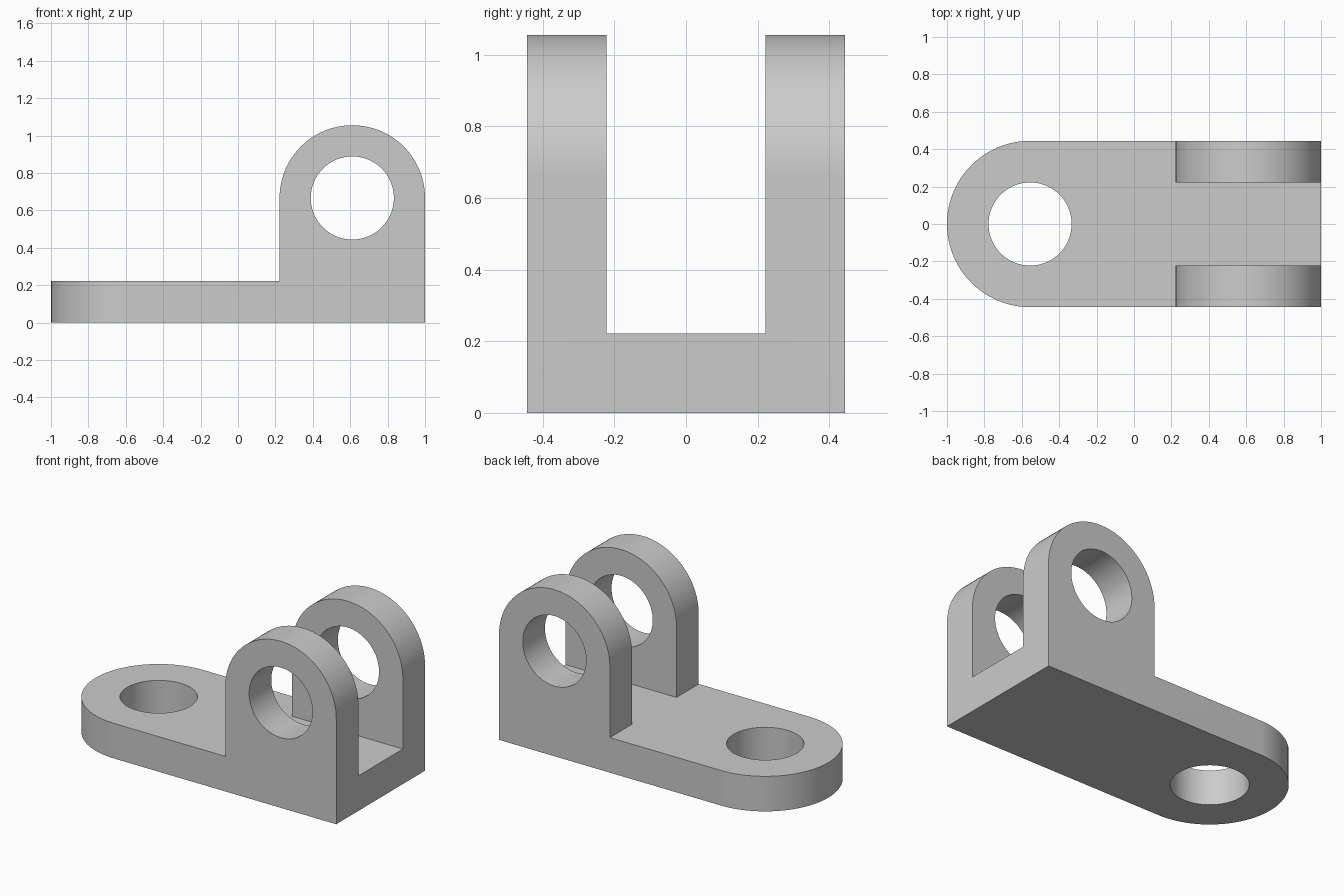
import bpy
import bmesh
from math import sin, cos, pi, radians
from mathutils import Vector

if "Cube" in bpy.data.objects:
    bpy.data.objects.remove(bpy.data.objects["Cube"], do_unlink=True)

U = 1 / 9            # design module: every size is a simple multiple of it
HALF_W = 4 * U       # half the bracket width
THICK = 2 * U        # thickness of plate and lugs
HOLE_R = 2 * U
LUG_R = 3.5 * U
PLATE_HOLE_X = -5 * U
LUG_X, LUG_Z = 5.5 * U, 6 * U
STEPS = 48

grey = bpy.data.materials.new("machined grey")
grey.use_nodes = True
colour = (0.6, 0.6, 0.6, 1)
grey.diffuse_color = colour
grey.node_tree.nodes["Principled BSDF"].inputs["Base Color"].default_value = colour


def arc(cx, cy, r, start, end, steps=STEPS):
    """Points along an arc, angles in radians."""
    angles = [start + (end - start) * i / steps for i in range(steps + 1)]
    return [(cx + r * cos(a), cy + r * sin(a)) for a in angles]


def extrude(name, outline, place, direction):
    """Solid made by sweeping a flat outline along a direction."""
    bm = bmesh.new()
    face = bm.faces.new([bm.verts.new(place(a, b)) for a, b in outline])
    swept = bmesh.ops.extrude_face_region(bm, geom=[face])["geom"]
    verts = [v for v in swept if isinstance(v, bmesh.types.BMVert)]
    bmesh.ops.translate(bm, verts=verts, vec=Vector(direction))
    bmesh.ops.recalc_face_normals(bm, faces=bm.faces)
    mesh = bpy.data.meshes.new(name)
    bm.to_mesh(mesh)
    bm.free()
    mesh.materials.append(grey)
    obj = bpy.data.objects.new(name, mesh)
    bpy.context.collection.objects.link(obj)
    return obj


def combine(target, tool, operation):
    """Apply a boolean, then discard the tool."""
    tool.hide_render = True
    mod = target.modifiers.new(tool.name, "BOOLEAN")
    mod.operation, mod.solver, mod.object = operation, "EXACT", tool
    bpy.context.view_layer.objects.active = target
    bpy.ops.object.modifier_apply(modifier=mod.name)
    bpy.data.objects.remove(tool, do_unlink=True)


def side(a, b):
    return (a, -1, b)


def plan(a, b):
    return (a, b, -1)


# Side profile: thin plate stepping up to an arched lug
profile = [(-1.2, 0), (1, 0)] + arc(LUG_X, LUG_Z, LUG_R, 0, pi)
profile += [(LUG_X - LUG_R, THICK), (-1.2, THICK)]
bracket = extrude("clevis_bracket", profile, side, (0, 2, 0))

# Plan outline: square at one end, rounded at the other
outline = [(1.2, -HALF_W), (1.2, HALF_W)]
outline += arc(PLATE_HOLE_X, 0, HALF_W, pi / 2, 3 * pi / 2)
combine(bracket, extrude("plan_shape", outline, plan, (0, 0, 3)), "INTERSECT")

# Slot that separates the two lugs
gap = HALF_W - THICK
slot = [(0.1, -gap), (1.2, -gap), (1.2, gap), (0.1, gap)]
combine(bracket, extrude("slot", slot, lambda a, b: (a, b, THICK), (0, 0, 2)), "DIFFERENCE")

# Pin hole through both lugs, and mounting hole through the plate
pin = arc(LUG_X, LUG_Z, HOLE_R, 0, 2 * pi, 2 * STEPS)[:-1]
combine(bracket, extrude("pin_hole", pin, side, (0, 2, 0)), "DIFFERENCE")
bolt = arc(PLATE_HOLE_X, 0, HOLE_R, 0, 2 * pi, 2 * STEPS)[:-1]
combine(bracket, extrude("bolt_hole", bolt, plan, (0, 0, 3)), "DIFFERENCE")

# Smooth the curved walls, keep the machined edges sharp
bpy.ops.object.select_all(action="DESELECT")
bracket.select_set(True)
bpy.context.view_layer.objects.active = bracket
bpy.ops.object.shade_smooth_by_angle(angle=radians(30))
